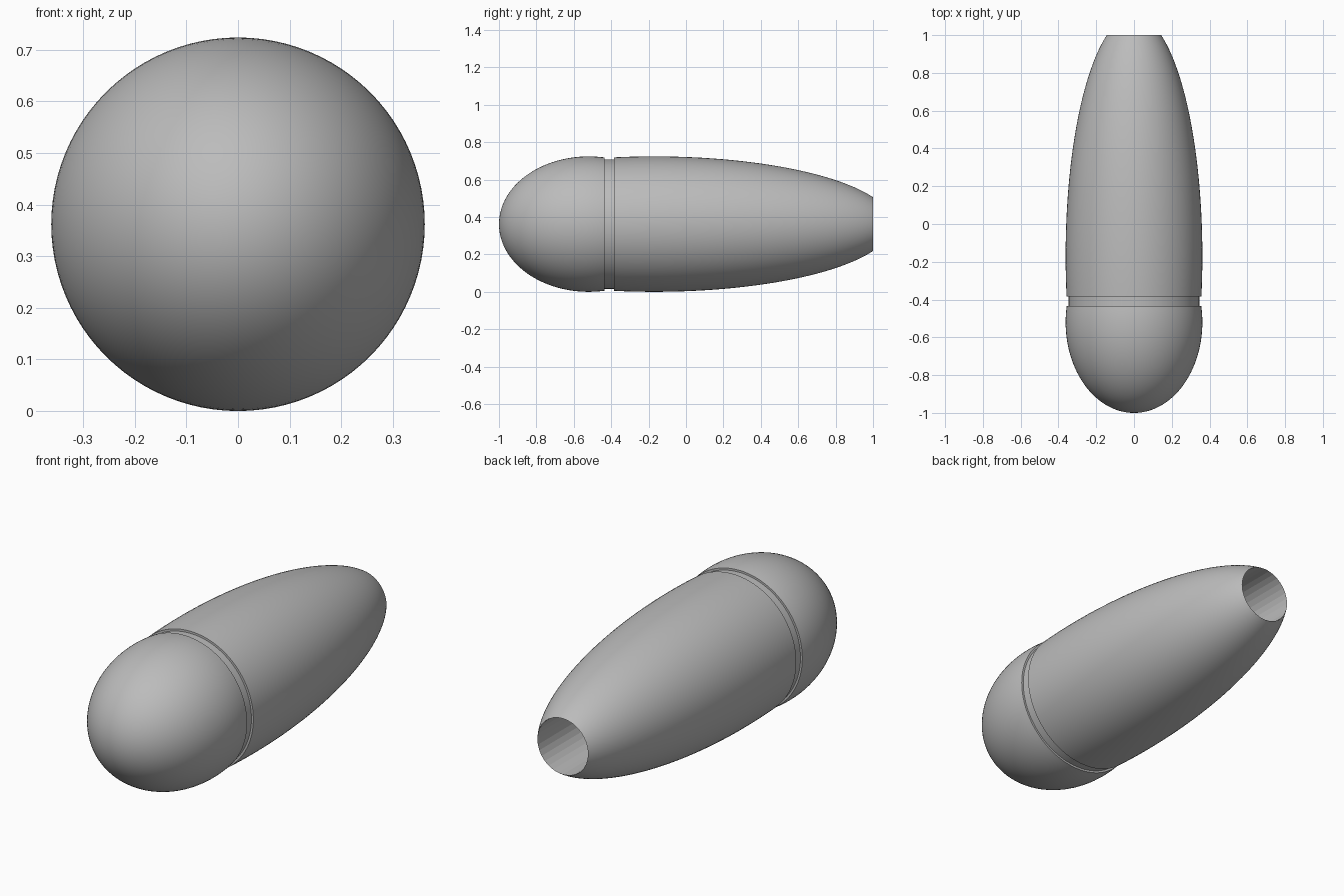
import bpy
import bmesh
import math
from mathutils import Matrix, Vector

if "Cube" in bpy.data.objects:
    bpy.data.objects.remove(bpy.data.objects["Cube"])

RADIUS = 0.362
NOSE_END, BODY_START = -0.435, -0.385

grey = bpy.data.materials.new("plain grey")
grey.use_nodes = True
grey.diffuse_color = (0.5, 0.5, 0.5, 1)
grey.node_tree.nodes["Principled BSDF"].inputs["Base Color"].default_value = grey.diffuse_color


def lathe(name, profile, sides, smooth=True):
    """Spin (y, radius) points around the long axis."""
    bm = bmesh.new()
    verts = [bm.verts.new((r, y, 0)) for y, r in profile]
    edges = [bm.edges.new(pair) for pair in zip(verts, verts[1:])]
    bmesh.ops.spin(bm, geom=verts + edges, axis=(0, 1, 0), cent=(0, 0, 0),
                   angle=math.tau, steps=sides, use_duplicate=False)
    bmesh.ops.remove_doubles(bm, verts=bm.verts, dist=0.0001)
    bmesh.ops.recalc_face_normals(bm, faces=bm.faces)
    # Make outer skins face away from the axis and the bore face towards it
    side = max(bm.faces, key=lambda f: f.calc_area())
    mid = side.calc_center_median()
    outward = side.normal.dot(Vector((mid.x, 0, mid.z))) > 0
    if outward != smooth:
        bmesh.ops.reverse_faces(bm, faces=bm.faces)
    bmesh.ops.transform(bm, matrix=Matrix.Translation((0, 0, RADIUS)), verts=bm.verts)
    mesh = bpy.data.meshes.new(name)
    bm.to_mesh(mesh)
    bm.free()
    mesh.materials.append(grey)
    obj = bpy.data.objects.new(name, mesh)
    bpy.context.collection.objects.link(obj)
    if smooth:
        bpy.ops.object.select_all(action="DESELECT")
        obj.select_set(True)
        bpy.context.view_layer.objects.active = obj
        bpy.ops.object.shade_smooth_by_angle(angle=math.radians(30))
    return obj


def ellipse(start, end, centre, length, steps):
    """Points on an elliptical profile, evenly spaced in angle."""
    a = math.acos((start - centre) / length)
    b = math.acos((end - centre) / length)
    angles = [a + (b - a) * i / steps for i in range(steps + 1)]
    return [(centre + length * math.cos(t), RADIUS * math.sin(t)) for t in angles]


# Rounded nose with a short lip turning in to the groove
nose = ellipse(-1, NOSE_END, -0.52, 0.48, 32)
lathe("nose", nose + [(NOSE_END, 0.346)], 96)

# Recessed band between nose and body
lathe("groove_band", [(NOSE_END, 0.346), (BODY_START, 0.346)], 96)

# Tapering body, cut off flat at the tail
body = ellipse(BODY_START, 1, -0.17, 1.275, 40)
lathe("body", [(BODY_START, 0.346)] + body, 96)

# Faceted bore in the tail
tail_radius = body[-1][1]
lathe("tail_bore", [(1, tail_radius), (0, tail_radius), (0, 0)], 32, smooth=False)
